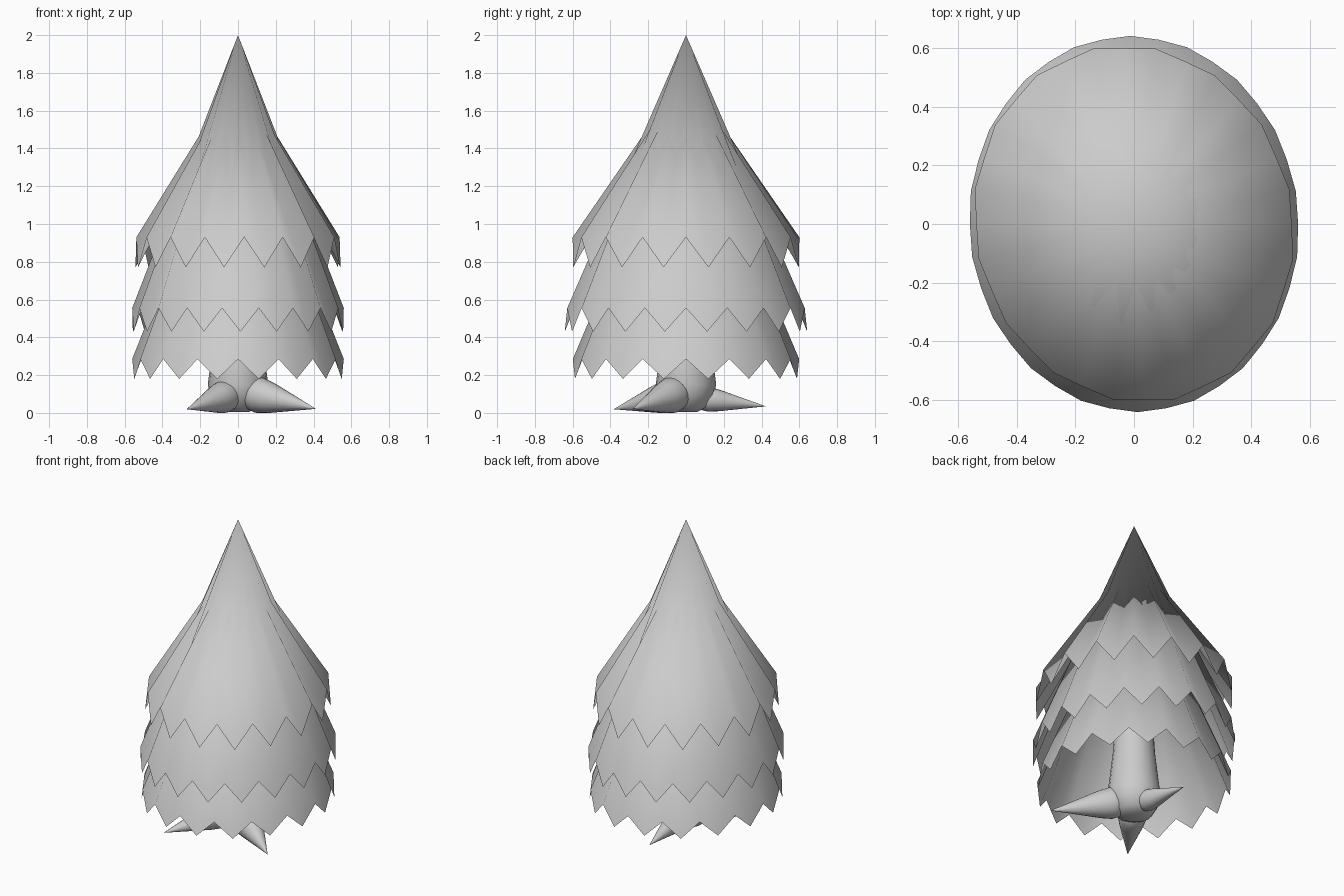
import bpy, bmesh
from math import sin, cos, pi
from mathutils import Vector

if "Cube" in bpy.data.objects:
    bpy.data.objects.remove(bpy.data.objects["Cube"])


def finish(name, bm, angle=0.6):
    bmesh.ops.recalc_face_normals(bm, faces=bm.faces)
    me = bpy.data.meshes.new(name)
    bm.to_mesh(me)
    bm.free()
    ob = bpy.data.objects.new(name, me)
    bpy.context.collection.objects.link(ob)
    bpy.ops.object.select_all(action='DESELECT')
    ob.select_set(True)
    bpy.context.view_layer.objects.active = ob
    bpy.ops.object.shade_smooth_by_angle(angle=angle)
    return ob


def skirt(name, teeth, apex_z, notch, tip, ratio, shear):
    """Pleated open cone: a fan from the apex to a zigzag hem of (radius, z) notches and tips."""
    bm = bmesh.new()
    n = teeth * 2
    apex = bm.verts.new((0, 0, apex_z))
    hem = []
    for i in range(n):
        r, z = tip if i % 2 else notch
        a = 2 * pi * i / n
        x, y = r * cos(a), r * ratio * sin(a)
        hem.append(bm.verts.new((x - shear * y, y, z)))
    for i in range(n):
        bm.faces.new((apex, hem[i], hem[(i + 1) % n]))
    finish(name, bm, 1.6)


def tube(name, sections, sides=20):
    """Loft circles given as (centre, radius) along the first-to-last axis."""
    bm = bmesh.new()
    axis = Vector(sections[-1][0]) - Vector(sections[0][0])
    q = axis.to_track_quat('Z', 'Y')
    rings = []
    for c, r in sections:
        rings.append([bm.verts.new(Vector(c) + q @ Vector((r * cos(2 * pi * i / sides),
                                                          r * sin(2 * pi * i / sides), 0)))
                      for i in range(sides)])
    for a, b in zip(rings, rings[1:]):
        for i in range(sides):
            j = (i + 1) % sides
            bm.faces.new((a[i], a[j], b[j], b[i]))
    bm.faces.new(rings[0])
    bm.faces.new(rings[-1])
    finish(name, bm)


# foliage tiers (the middle one carries the treetop)
skirt("foliage_upper", 16, 1.8, (0.538, 0.93), (0.547, 0.77), 1.115, 0.055)
skirt("foliage_middle", 18, 2.0, (0.56, 0.555), (0.563, 0.43), 1.14, 0.02)
skirt("foliage_lower", 16, 1.7, (0.56, 0.285), (0.56, 0.18), 1.07, 0.0)

# trunk
tube("trunk", [((0, 0, z), r) for r, z in
               [(0.06, 0.005), (0.11, 0.03), (0.145, 0.09), (0.16, 0.15),
                (0.145, 0.27), (0.125, 0.45), (0.1, 0.9)]])

# roots
for name, tip, rad in (("root_right", (0.41, -0.28, 0.022), 0.095),
                       ("root_left", (-0.27, -0.38, 0.02), 0.085),
                       ("root_back", (-0.03, 0.42, 0.035), 0.065)):
    tip = Vector(tip)
    flat = Vector((tip.x, tip.y, 0)).normalized()
    base = flat * 0.05 + Vector((0, 0, rad + 0.015))
    tube(name, [(base.lerp(tip, t), rad * k) for t, k in
                ((0, 0.6), (0.08, 0.9), (0.2, 1.0), (0.35, 0.86), (1, 0.01))])
